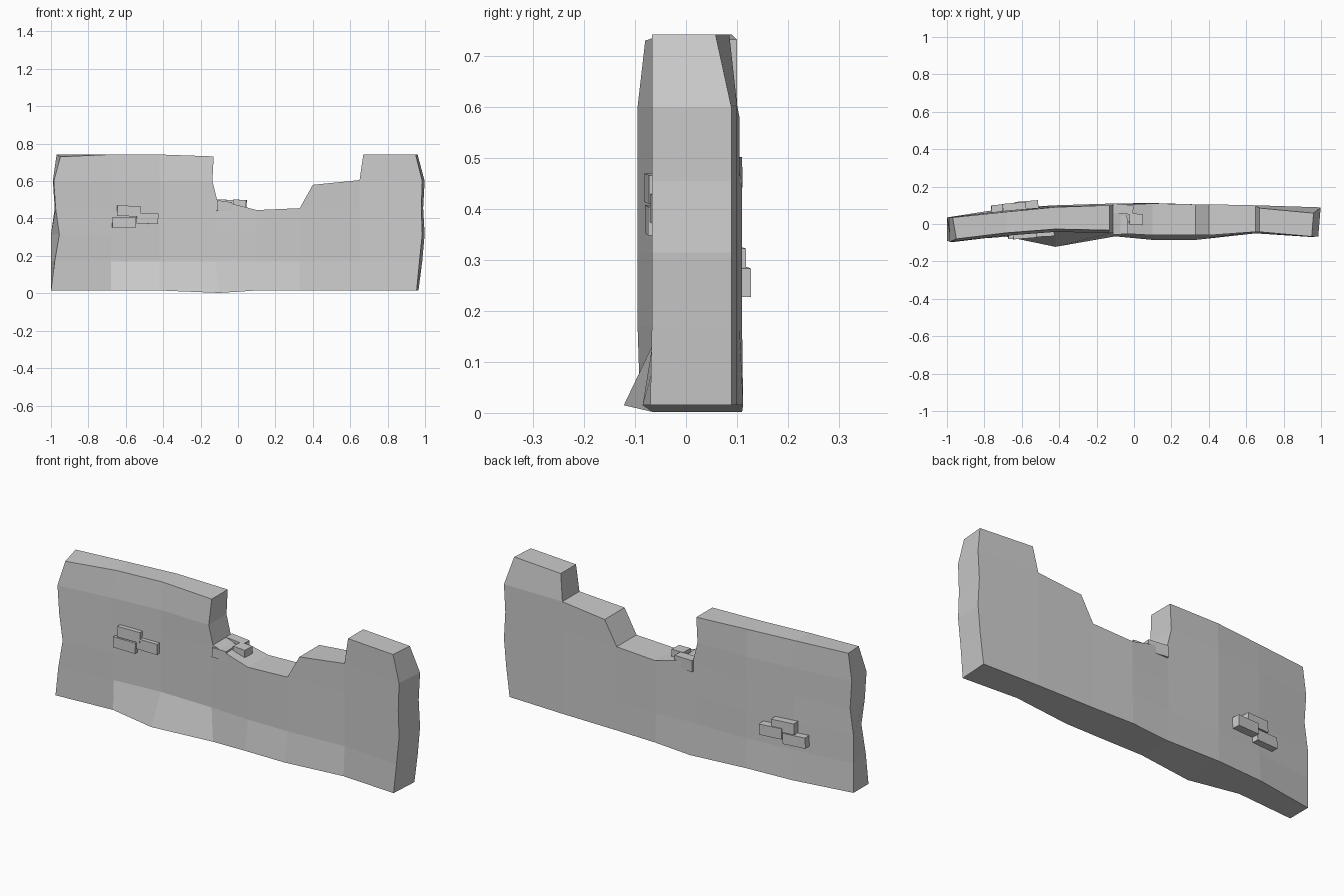
import bpy, bmesh
from mathutils import Matrix, Vector

# Broken wall: 7 columns of cells, each with its own number of rows
XS = [-0.98, -0.68, -0.42, -0.12, 0.10, 0.33, 0.65, 0.97]
ZS = [0.015, 0.17, 0.315, 0.455, 0.60, 0.742]
ROWS = [5, 5, 5, 3, 3, 4, 5]
FRONT = [-0.095, -0.062, -0.042, -0.048, -0.06, -0.06, -0.042, -0.067]
FOOT = [-0.09, -0.068, -0.122, -0.066, -0.085, -0.085, -0.05, -0.07]
BACK = [0.035, 0.072, 0.095, 0.10, 0.11, 0.105, 0.10, 0.089]
FOOT_BACK = [0.035, 0.085, 0.10, 0.11, 0.112, 0.105, 0.10, 0.089]
CAP_BACK = [0.035, 0.065, 0.09, 0.10, 0.11, 0.10, 0.085, 0.058]
# Ragged ends, front edge and back edge
LEFT = [[-1.0, -0.98, -0.955, -0.975, -0.985, -0.95], [-1.0, -1.0, -1.0, -0.98, -0.99, -0.97]]
RIGHT = [[0.955, 0.97, 0.985, 0.98, 0.985, 0.95], [0.965, 0.985, 0.998, 0.99, 0.998, 0.96]]
# Corners of the broken top
BREAK = {(3, 5): (-0.13, 0.732), (3, 4): (-0.137, 0.60), (3, 3): (-0.112, 0.50),
         (4, 3): (0.10, 0.445), (5, 3): (0.33, 0.455), (5, 4): (0.40, 0.58),
         (6, 4): (0.65, 0.605), (6, 5): (0.67, 0.742), (3, 0): (-0.10, 0.002)}


def point(i, j, s):
    x, z = BREAK.get((i, j), (XS[i], ZS[j]))
    if i == 0:
        x = LEFT[s][j]
    elif i == 7:
        x = RIGHT[s][j]
    if s == 0:
        y = FOOT[i] if j == 0 else FRONT[i]
        if j == 5 and i < 4:
            y += 0.015
            z -= 0.012 if i == 0 else 0
    else:
        y = FOOT_BACK[i] if j == 0 else CAP_BACK[i] if j == 5 else BACK[i]
    return x, y, z


def finish(bm, name):
    bmesh.ops.recalc_face_normals(bm, faces=bm.faces)
    me = bpy.data.meshes.new(name)
    bm.to_mesh(me)
    bm.free()
    bpy.context.collection.objects.link(bpy.data.objects.new(name, me))


bm = bmesh.new()
verts = {}


def vert(i, j, s):
    if (i, j, s) not in verts:
        verts[i, j, s] = bm.verts.new(point(i, j, s))
    return verts[i, j, s]


cells = {(i, j) for i, n in enumerate(ROWS) for j in range(n)}
for i, j in sorted(cells):
    ring = [(i, j), (i + 1, j), (i + 1, j + 1), (i, j + 1)]
    for s in (0, 1):
        bm.faces.new([vert(*c, s) for c in ring])
    # close the rim wherever there is no neighbouring cell
    for k, n in enumerate([(i, j - 1), (i + 1, j), (i, j + 1), (i - 1, j)]):
        if n not in cells:
            a, b = ring[k], ring[(k + 1) % 4]
            bm.faces.new([vert(*a, 0), vert(*b, 0), vert(*b, 1), vert(*a, 1)])
finish(bm, "wall")


# Loose bricks: centre, size, turn about z
def bricks(name, items):
    bm = bmesh.new()
    for c, size, turn in items:
        m = (Matrix.Translation(c) @ Matrix.Rotation(turn, 4, 'Z')
             @ Matrix.Rotation(0.03, 4, 'Y') @ Matrix.Diagonal(Vector(size).to_4d()))
        bmesh.ops.create_cube(bm, size=1, matrix=m)
    finish(bm, name)


bricks("front_bricks", [((-0.585, -0.055, 0.44), (0.125, 0.045, 0.056), 0.08),
                        ((-0.485, -0.045, 0.40), (0.115, 0.045, 0.056), 0.05),
                        ((-0.61, -0.055, 0.378), (0.125, 0.045, 0.056), 0.05)])
bricks("back_bricks", [((-0.64, 0.09, 0.295), (0.125, 0.045, 0.058), 0.08),
                       ((-0.575, 0.10, 0.257), (0.125, 0.045, 0.056), 0.08),
                       ((-0.70, 0.08, 0.235), (0.125, 0.05, 0.056), 0.08)])
bricks("ledge_bricks", [((-0.075, -0.005, 0.465), (0.08, 0.10, 0.05), 0.05),
                        ((0.01, 0.025, 0.475), (0.07, 0.06, 0.05), -0.05),
                        ((-0.06, 0.08, 0.47), (0.11, 0.05, 0.06), -0.1)])
